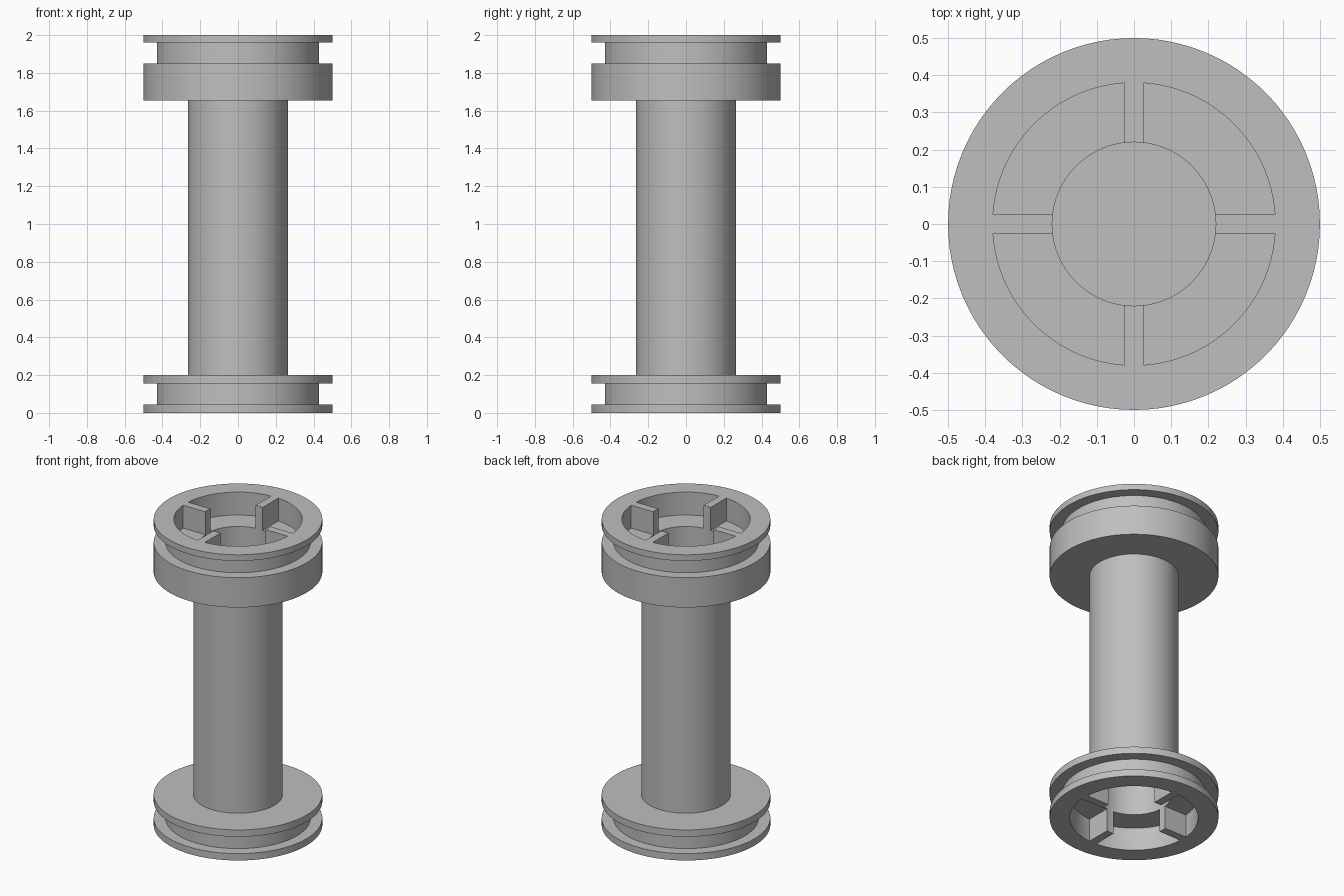
import bpy, bmesh, math
from mathutils import Matrix

cube = bpy.data.objects.get("Cube")
if cube:
    bpy.data.objects.remove(cube, do_unlink=True)

SEGMENTS = 96
BORE, RECESS, RIM, GROOVE, TUBE = 0.22, 0.38, 0.5, 0.43, 0.265
RIB = 0.026       # half the rib width
DEPTH = 0.15      # depth of the end recesses

grey = bpy.data.materials.new("plain grey")
grey.use_nodes = True
colour = (0.52, 0.52, 0.52, 1)
grey.diffuse_color = colour
grey.node_tree.nodes["Principled BSDF"].inputs["Base Color"].default_value = colour


def make_object(name, bm):
    bmesh.ops.recalc_face_normals(bm, faces=bm.faces)
    mesh = bpy.data.meshes.new(name)
    bm.to_mesh(mesh)
    bm.free()
    mesh.materials.append(grey)
    obj = bpy.data.objects.new(name, mesh)
    bpy.context.collection.objects.link(obj)
    return obj


def lathe(name, profile):
    bm = bmesh.new()
    verts = [bm.verts.new((r, 0, z)) for r, z in profile]
    edges = [bm.edges.new(pair) for pair in zip(verts, verts[1:])]
    bmesh.ops.spin(bm, geom=verts + edges, axis=(0, 0, 1), cent=(0, 0, 0),
                   angle=math.tau, steps=SEGMENTS, use_merge=True)
    bmesh.ops.remove_doubles(bm, verts=bm.verts, dist=0.0001)
    return make_object(name, bm)


def pocket_cutter(bottom, height):
    """Four quarter sectors, leaving a cross of ribs between them."""
    bm = bmesh.new()
    start = math.asin(RIB / RECESS)
    steps = SEGMENTS // 4
    for quarter in range(4):
        points = [(RIB, RIB)]
        for i in range(steps + 1):
            a = start + (math.pi / 2 - 2 * start) * i / steps
            points.append((RECESS * math.cos(a), RECESS * math.sin(a)))
        face = bm.faces.new([bm.verts.new((x, y, bottom)) for x, y in points])
        out = bmesh.ops.extrude_face_region(bm, geom=[face], use_keep_orig=True)
        top = [g for g in out["geom"] if isinstance(g, bmesh.types.BMVert)]
        bmesh.ops.translate(bm, verts=top, vec=(0, 0, height))
        bmesh.ops.rotate(bm, verts=bm.verts, cent=(0, 0, 0),
                         matrix=Matrix.Rotation(math.pi / 2, 3, "Z"))
    cutter = make_object("pocket_cutter", bm)
    cutter.hide_render = True
    return cutter


# Spool body: bored tube with a closed middle, grooved ends and a thick collar
spool = lathe("spool_body", [
    (0, 1.02), (BORE, 1.02), (BORE, 2), (RIM, 2), (RIM, 1.96),
    (GROOVE, 1.96), (GROOVE, 1.85), (RIM, 1.85), (RIM, 1.655),
    (TUBE, 1.655), (TUBE, 0.2), (RIM, 0.2), (RIM, 0.155),
    (GROOVE, 0.155), (GROOVE, 0.045), (RIM, 0.045), (RIM, 0),
    (BORE, 0), (BORE, 0.98), (0, 0.98)])

# Ribbed recesses in both ends
bpy.ops.object.select_all(action="DESELECT")
spool.select_set(True)
bpy.context.view_layer.objects.active = spool
for bottom in (2 - DEPTH, -0.1):
    cutter = pocket_cutter(bottom, DEPTH + 0.1)
    cut = spool.modifiers.new("recess", "BOOLEAN")
    cut.operation = "DIFFERENCE"
    cut.solver = "EXACT"
    cut.object = cutter
    bpy.ops.object.modifier_apply(modifier=cut.name)
    bpy.data.objects.remove(cutter, do_unlink=True)

bpy.ops.object.shade_smooth_by_angle(angle=math.radians(30))
